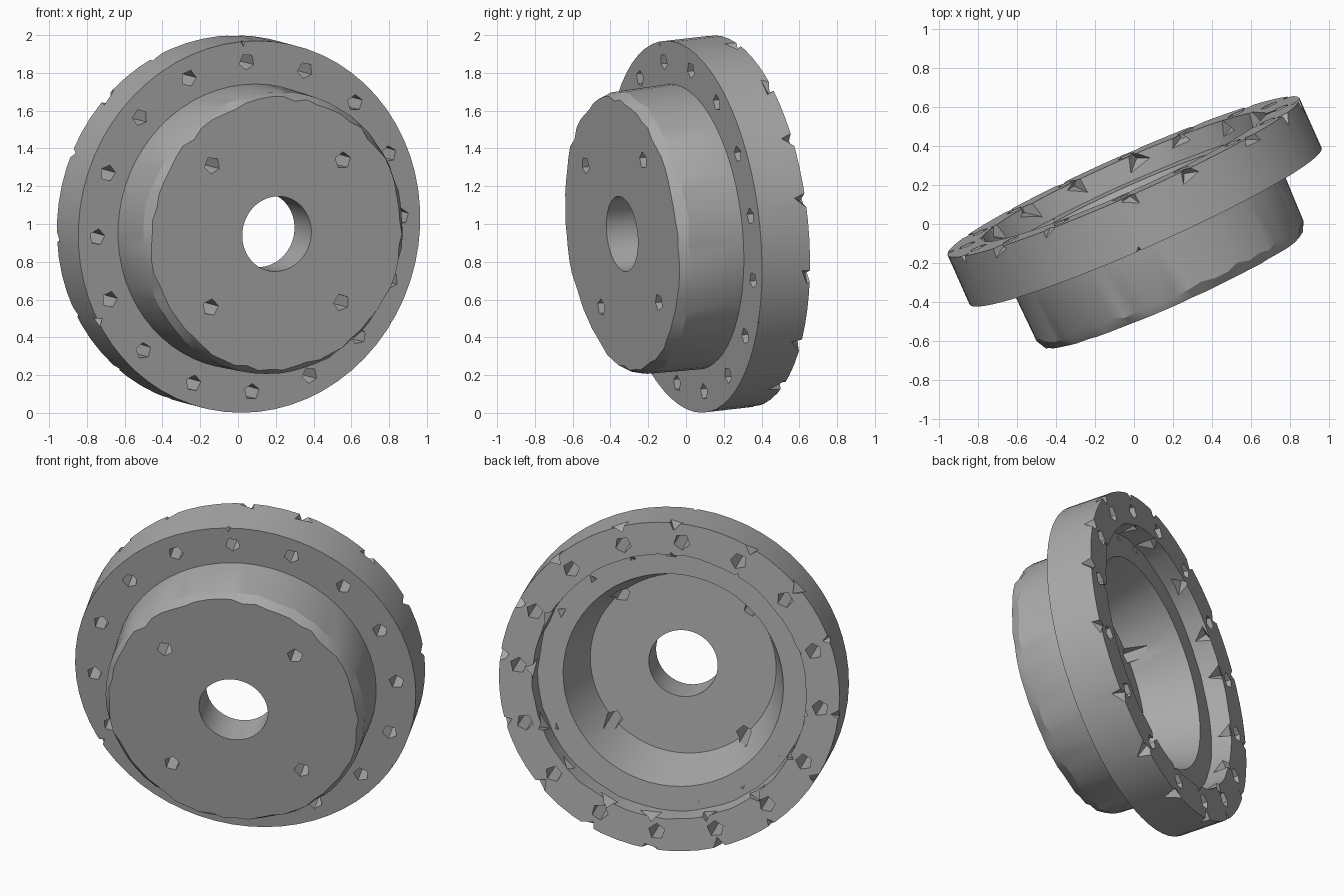
import bpy, bmesh, random
from math import sin, cos, radians, tau
from mathutils import Matrix, Vector

random.seed(4)
cube = bpy.data.objects.get("Cube")
if cube:
    bpy.data.objects.remove(cube)

# Cast grey metal
metal = bpy.data.materials.new("cast_grey")
metal.use_nodes = True
grey = (0.4, 0.4, 0.4, 1)
metal.diffuse_color = grey
metal.node_tree.nodes["Principled BSDF"].inputs["Base Color"].default_value = grey

FLANGE, STEP, BORE = 0.99, 0.80, 0.20
BACK, FRONT, HUB_FRONT = -0.14, 0.14, 0.50
SEGMENTS = 64


def make_object(name, bm):
    bmesh.ops.recalc_face_normals(bm, faces=bm.faces)
    mesh = bpy.data.meshes.new(name)
    bm.to_mesh(mesh)
    bm.free()
    obj = bpy.data.objects.new(name, mesh)
    bpy.context.collection.objects.link(obj)
    return obj


def lathe(name, profile):
    """Spin a closed profile of (radius, height, radius jitter, height jitter)."""
    bm = bmesh.new()
    rings = []
    for i in range(SEGMENTS):
        a = tau * i / SEGMENTS
        ring = []
        for r, z, jr, jz in profile:
            r -= random.random() * jr
            z -= random.random() * jz
            ring.append(bm.verts.new((r * cos(a), r * sin(a), z)))
        rings.append(ring)
    count = len(profile)
    for i, ring in enumerate(rings):
        after = rings[(i + 1) % SEGMENTS]
        for j in range(count):
            k = (j + 1) % count
            bm.faces.new((ring[j], after[j], after[k], ring[k]))
    return make_object(name, bm)


def bolt_holes(name, amount, radius, start, size, low, high):
    """Ring of five-sided pins used as cutters."""
    bm = bmesh.new()
    for i in range(amount):
        a = radians(start) + tau * i / amount
        place = Matrix.Translation((radius * cos(a), radius * sin(a), (low + high) / 2))
        spin = Matrix.Rotation(random.random() * tau, 4, 'Z')
        bmesh.ops.create_cone(bm, cap_ends=True, segments=5, radius1=size * 1.15,
                              radius2=size, depth=high - low, matrix=place @ spin)
    return make_object(name, bm)


def chips(name, amount, radius, height, inward, start):
    """Ring of three-sided spikes that chip an edge."""
    bm = bmesh.new()
    for i in range(amount):
        a = radians(start) + tau * i / amount + random.uniform(-0.06, 0.06)
        out = Vector((cos(a), sin(a), 0))
        aim = (-out if inward else out).to_track_quat('Z', 'Y').to_matrix().to_4x4()
        z = height + random.uniform(-0.02, 0.02)
        place = Matrix.Translation(out * radius + Vector((0, 0, z)))
        spin = Matrix.Rotation(random.random() * tau, 4, 'Z')
        bmesh.ops.create_cone(bm, cap_ends=True, segments=3,
                              radius1=random.uniform(0.09, 0.15), radius2=0,
                              depth=random.uniform(0.09, 0.14), matrix=place @ aim @ spin)
    return make_object(name, bm)


# Stepped flange, hub and hollow back in one casting
wheel = lathe("flanged_hub", [
    (BORE, HUB_FRONT, 0, 0),
    (0.735, HUB_FRONT, 0.025, 0),
    (0.752, 0.46, 0, 0.03),
    (0.76, FRONT, 0, 0),
    (FLANGE, FRONT, 0, 0),
    (FLANGE, BACK, 0, 0),
    (STEP, BACK, 0.01, 0),
    (STEP - 0.01, -0.02, 0.01, 0),
    (0.64, -0.02, 0, 0),
    (0.54, 0.28, 0, 0),
    (BORE, 0.28, 0, 0),
])
wheel.data.materials.append(metal)

# Bolt holes and chipped edges
cutters = [
    bolt_holes("flange_holes", 16, 0.88, 93.6, 0.043, -0.2, 0.2),
    bolt_holes("hub_holes", 4, 0.535, 47, 0.045, -0.1, 0.6),
    chips("outer_edge_chips", 16, FLANGE + 0.005, BACK, True, 93.6),
    chips("inner_edge_chips", 16, STEP - 0.005, BACK + 0.03, False, 93.6),
    chips("front_edge_chips", 3, FLANGE + 0.02, FRONT, True, 93),
]
bpy.context.view_layer.objects.active = wheel
for cutter in cutters:
    cutter.hide_render = True
    mod = wheel.modifiers.new(cutter.name, 'BOOLEAN')
    mod.operation = 'DIFFERENCE'
    mod.solver = 'EXACT'
    mod.object = cutter
    bpy.ops.object.modifier_apply(modifier=mod.name)
    bpy.data.objects.remove(cutter)

# Smooth round walls, crisp edges
bpy.ops.object.select_all(action='DESELECT')
wheel.select_set(True)
bpy.ops.object.shade_smooth_by_angle(angle=radians(25))

# Turn the axle to the side and slightly down
turn, dip = radians(24), radians(6)
side = Vector((cos(turn), sin(turn), 0))
axle = Vector((sin(turn) * cos(dip), -cos(turn) * cos(dip), -sin(dip)))
frame = Matrix((side, axle.cross(side), axle)).transposed().to_4x4()
wheel.matrix_world = Matrix.Translation((0.003, 0.116, 1.0)) @ frame
